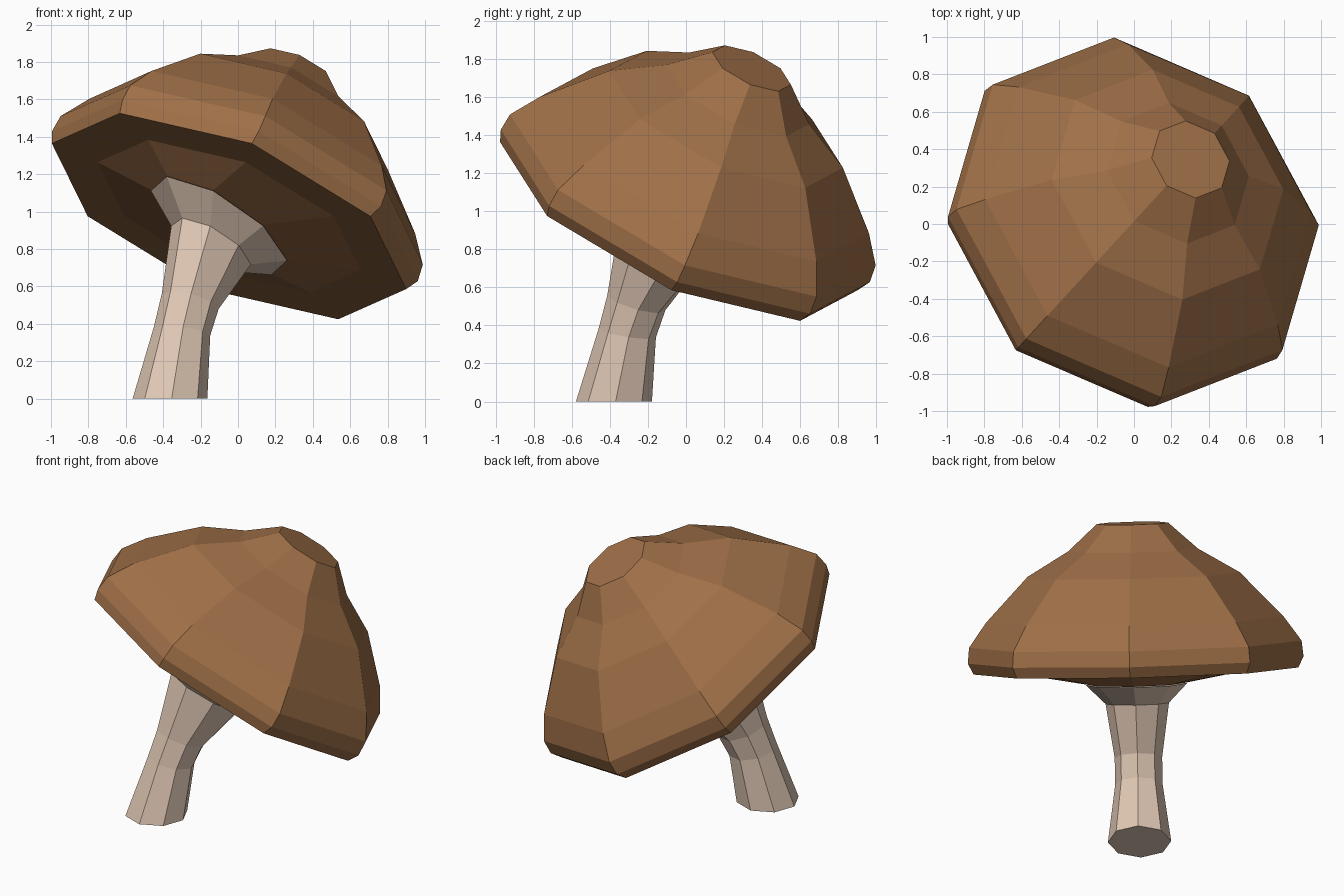
import bpy, bmesh, math
from mathutils import Vector

if "Cube" in bpy.data.objects:
    bpy.data.objects.remove(bpy.data.objects["Cube"])

LEAN = math.radians(47.5)      # compass direction the cap leans towards
TILT = math.radians(32.5)      # how far the cap leans
SIDES = 8
OUT = Vector((math.cos(LEAN), math.sin(LEAN), 0))
SIDE = Vector((-math.sin(LEAN), math.cos(LEAN), 0))
UP = Vector((0, 0, 1))
RIM = OUT * -0.06 + SIDE * 0.01 + UP * 0.975   # centre of the cap rim


def material(name, rgb):
    m = bpy.data.materials.new(name)
    m.diffuse_color = (*rgb, 1)
    m.use_nodes = True
    m.node_tree.nodes["Principled BSDF"].inputs["Base Color"].default_value = m.diffuse_color
    return m


def ring(centre, tilt, r_lean, r_side):
    """Octagon tilted downwards along the lean direction."""
    e = OUT * math.cos(tilt) - UP * math.sin(tilt)
    pts = []
    for k in range(SIDES):
        a = 2 * math.pi * k / SIDES
        pts.append(centre + e * (r_lean * math.cos(a)) + SIDE * (r_side * math.sin(a)))
    return pts


def cap_ring(height, r_lean, r_side, shift):
    """Ring in the tilted frame of the cap."""
    e = OUT * math.cos(TILT) - UP * math.sin(TILT)
    n = OUT * math.sin(TILT) + UP * math.cos(TILT)
    return ring(RIM + n * height + e * shift, TILT, r_lean, r_side)


def loft(name, rings, mat):
    """Skin a stack of rings and close both ends."""
    bm = bmesh.new()
    rows = [[bm.verts.new(p) for p in r] for r in rings]
    for lo, hi in zip(rows, rows[1:]):
        for k in range(SIDES):
            j = (k + 1) % SIDES
            bm.faces.new((lo[k], lo[j], hi[j], hi[k]))
    bm.faces.new(rows[0][::-1])
    bm.faces.new(rows[-1])
    bmesh.ops.recalc_face_normals(bm, faces=bm.faces)
    me = bpy.data.meshes.new(name)
    bm.to_mesh(me)
    bm.free()
    me.materials.append(mat)
    ob = bpy.data.objects.new(name, me)
    bpy.context.collection.objects.link(ob)
    return ob


brown = material("cap brown", (0.35, 0.162, 0.065))
beige = material("stem beige", (0.75, 0.58, 0.46))

# Cap: underside from the stem outwards, round the rim, up to the flat top
cap_profile = [  # height, radius along lean, radius across, shift
    (-0.08, 0.49, 0.32, -0.04),
    (0.0, 0.76, 0.76, 0.0),
    (0.0, 1.025, 1.025, 0.0),
    (0.07, 1.055, 1.06, 0.01),
    (0.17, 1.045, 1.05, 0.01),
    (0.325, 0.945, 0.94, 0.01),
    (0.61, 0.67, 0.67, 0.01),
    (0.765, 0.41, 0.41, 0.01),
    (0.934, 0.225, 0.225, 0.02),
]
loft("mushroom_cap", [cap_ring(*p) for p in cap_profile], brown)

# Stem: bends with the lean and flares into the underside
stem_profile = [  # offset along lean, height, tilt, radius along lean, radius across
    (-0.525, 0.0, 0, 0.2, 0.2),
    (-0.43, 0.36, 12, 0.155, 0.15),
    (-0.365, 0.52, 20, 0.165, 0.15),
    (-0.20, 0.82, 32.5, 0.27, 0.2),
]
stem_rings = [ring(OUT * s + SIDE * 0.012 + UP * z, math.radians(t), a, b)
              for s, z, t, a, b in stem_profile]
stem_rings.append(cap_ring(-0.085, 0.49, 0.32, -0.04))
loft("mushroom_stem", stem_rings, beige)
